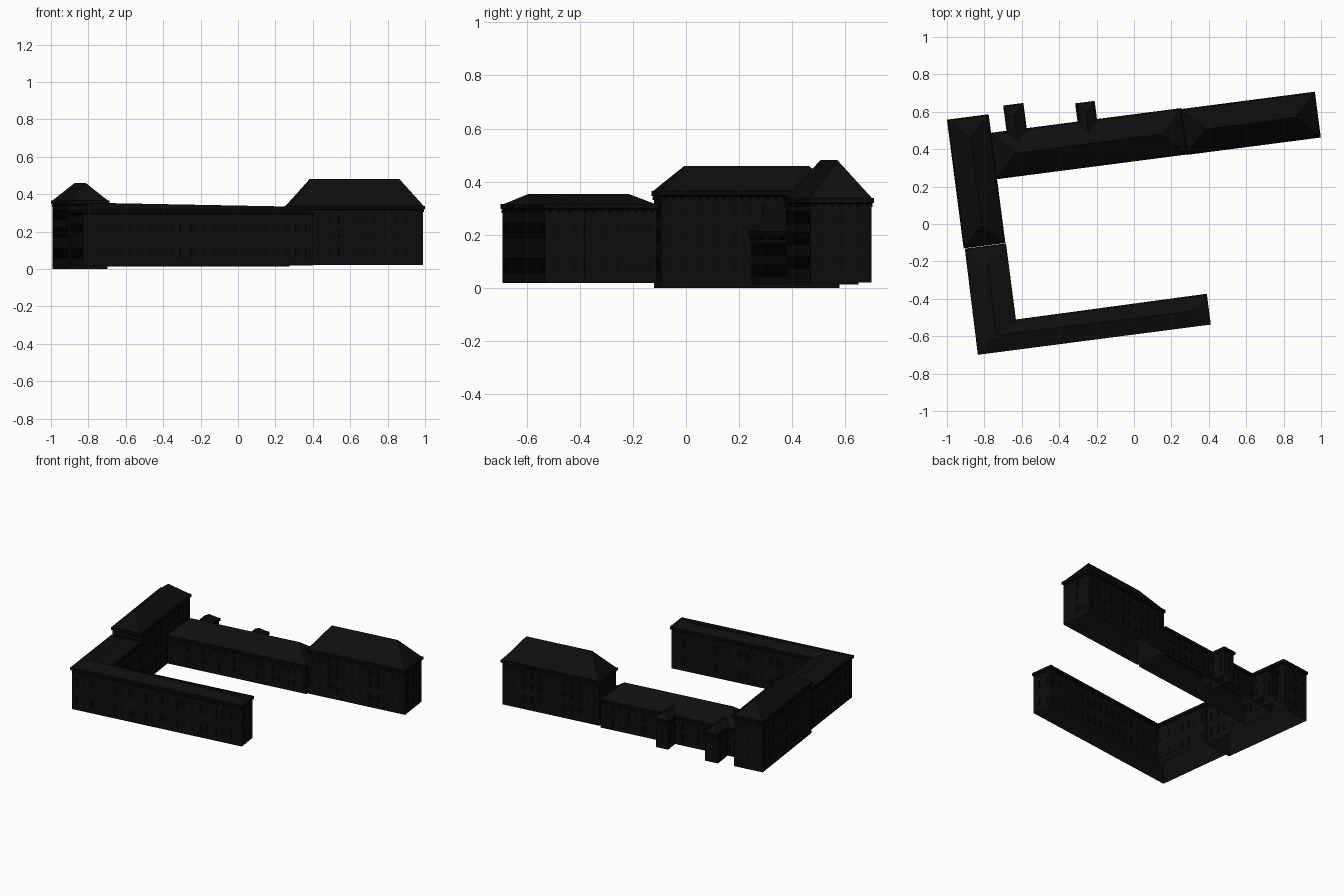
import bpy, bmesh, math
from mathutils import Vector, Matrix

if "Cube" in bpy.data.objects:
    bpy.data.objects.remove(bpy.data.objects["Cube"])

ROT = Matrix.Rotation(math.radians(7.4), 4, 'Z')   # whole complex is turned slightly


def material(name, c):
    m = bpy.data.materials.new(name)
    m.diffuse_color = (c, c, c, 1)
    m.use_nodes = True
    m.node_tree.nodes["Principled BSDF"].inputs["Base Color"].default_value = m.diffuse_color
    return m


WALL = material("black wall", 0.004)
ROOF = material("black roof", 0.0042)
TRIM = material("black trim", 0.003)


def finish(name, bm, mat, recalc=True):
    if recalc:
        bmesh.ops.recalc_face_normals(bm, faces=bm.faces[:])
    bm.transform(ROT)
    me = bpy.data.meshes.new(name)
    bm.to_mesh(me)
    bm.free()
    me.materials.append(mat)
    ob = bpy.data.objects.new(name, me)
    bpy.context.collection.objects.link(ob)
    return ob


def inset(poly, d):
    """Shrink a counter-clockwise outline by d with mitred corners."""
    pts = [Vector(p) for p in poly]
    out = []
    for i, p in enumerate(pts):
        a = (p - pts[i - 1]).normalized()
        b = (pts[(i + 1) % len(pts)] - p).normalized()
        na, nb = Vector((-a.y, a.x)), Vector((-b.y, b.x))
        out.append(p + (na + nb) * d / (1 + na.dot(nb)))
    return out


def loft(name, rings, mat):
    """Skin between outlines stacked at given heights, open below."""
    bm = bmesh.new()
    prev = None
    for pts, z in rings:
        cur = [bm.verts.new((p[0], p[1], z)) for p in pts]
        if prev:
            n = len(cur)
            for i in range(n):
                j = (i + 1) % n
                bm.faces.new((prev[i], prev[j], cur[j], cur[i]))
        prev = cur
    return finish(name, bm, mat, False)


def plates(name, poly, rows, step, width, height, depth):
    """Thin raised plates spaced along every wall of an outline."""
    bm = bmesh.new()
    n = len(poly)
    for i in range(n):
        a, b = Vector(poly[i]), Vector(poly[(i + 1) % n])
        t = (b - a).normalized()
        length = (b - a).length
        count = max(1, int((length - 0.02) / step))
        for k in range(count):
            c = a + t * (length * (k + 0.5) / count) + Vector((t.y, -t.x)) * depth / 2
            for z in rows:
                m = (Matrix.Translation((c.x, c.y, z))
                     @ Matrix.Rotation(math.atan2(t.y, t.x), 4, 'Z')
                     @ Matrix.Diagonal((width, depth, height, 1)))
                bmesh.ops.create_cube(bm, size=1, matrix=m)
    return finish(name, bm, TRIM, False)


def shell(name, poly, base, eave, rows, win_h):
    """Walls, projecting cornice, brackets and windows for one outline."""
    wall = inset(poly, 0.008)
    loft(name + "_walls", [(wall, base), (wall, eave - 0.022)], WALL)
    loft(name + "_cornice", [(wall, eave - 0.022), (poly, eave - 0.018),
                             (poly, eave), (inset(poly, 0.012), eave)], TRIM)
    plates(name + "_windows", wall, rows, 0.055, 0.024, win_h, 0.003)
    plates(name + "_brackets", wall, [eave - 0.028], 0.03, 0.01, 0.012, 0.006)


def roof(name, eaves, ridge, faces, eave):
    """Roof faces index the eave points first, then the ridge points."""
    bm = bmesh.new()
    vs = [bm.verts.new((p[0], p[1], eave)) for p in eaves]
    vs += [bm.verts.new(p) for p in ridge]
    for f in faces:
        bm.faces.new([vs[i] for i in f])
    bm.normal_update()
    for f in bm.faces:
        if f.normal.z < 0:
            f.normal_flip()
    finish(name, bm, ROOF, False)


def hipped_block(name, u0, u1, v0, v1, base, eave, top, rows, win_h, hip):
    poly = [(u0, v0), (u1, v0), (u1, v1), (u0, v1)]
    shell(name, poly, base, eave, rows, win_h)
    if u1 - u0 > v1 - v0:                       # ridge along the long side
        m = (v0 + v1) / 2
        ridge = [(u0 + hip, m, top), (u1 - hip, m, top)]
        faces = [(0, 1, 5, 4), (1, 2, 5), (2, 3, 4, 5), (3, 0, 4)]
    else:
        m = (u0 + u1) / 2
        ridge = [(m, v0 + hip, top), (m, v1 - hip, top)]
        faces = [(0, 1, 4), (1, 2, 5, 4), (2, 3, 5), (3, 0, 4, 5)]
    roof(name + "_roof", inset(poly, 0.006), ridge, faces, eave)


# tall blocks at the north-west and north-east
hipped_block("west_block", -0.92, -0.695, -0.012, 0.682, 0.0, 0.365, 0.459,
             [0.085, 0.195, 0.29], 0.055, 0.11)
hipped_block("east_block", 0.325, 1.05, 0.33, 0.577, 0.02, 0.338, 0.482,
             [0.095, 0.185, 0.265], 0.05, 0.122)

# low linking wing with its two rear annexes
hipped_block("link_wing", -0.70, 0.33, 0.332, 0.582, 0.012, 0.215, 0.31,
             [0.065, 0.145], 0.045, 0.12)
hipped_block("rear_annex_a", -0.612, -0.503, 0.47, 0.718, 0.012, 0.22, 0.26,
             [0.075, 0.15], 0.045, 0.055)
hipped_block("rear_annex_b", -0.229, -0.124, 0.47, 0.68, 0.012, 0.22, 0.26,
             [0.075, 0.15], 0.045, 0.055)

# L-shaped south and south-west wing
ELL = [(-0.918, -0.586), (0.338, -0.586), (0.338, -0.42),
       (-0.692, -0.425), (-0.692, -0.014), (-0.914, -0.014)]
shell("south_wing", ELL, 0.019, 0.316, [0.085, 0.215], 0.055)
roof("south_wing_roof", inset(ELL, 0.012),
     [(-0.806, -0.495, 0.353), (0.255, -0.503, 0.333), (-0.804, -0.112, 0.353)],
     [(0, 1, 7, 6), (1, 2, 7), (2, 3, 6, 7), (3, 4, 8, 6), (4, 5, 8), (5, 0, 6, 8)],
     0.316)
